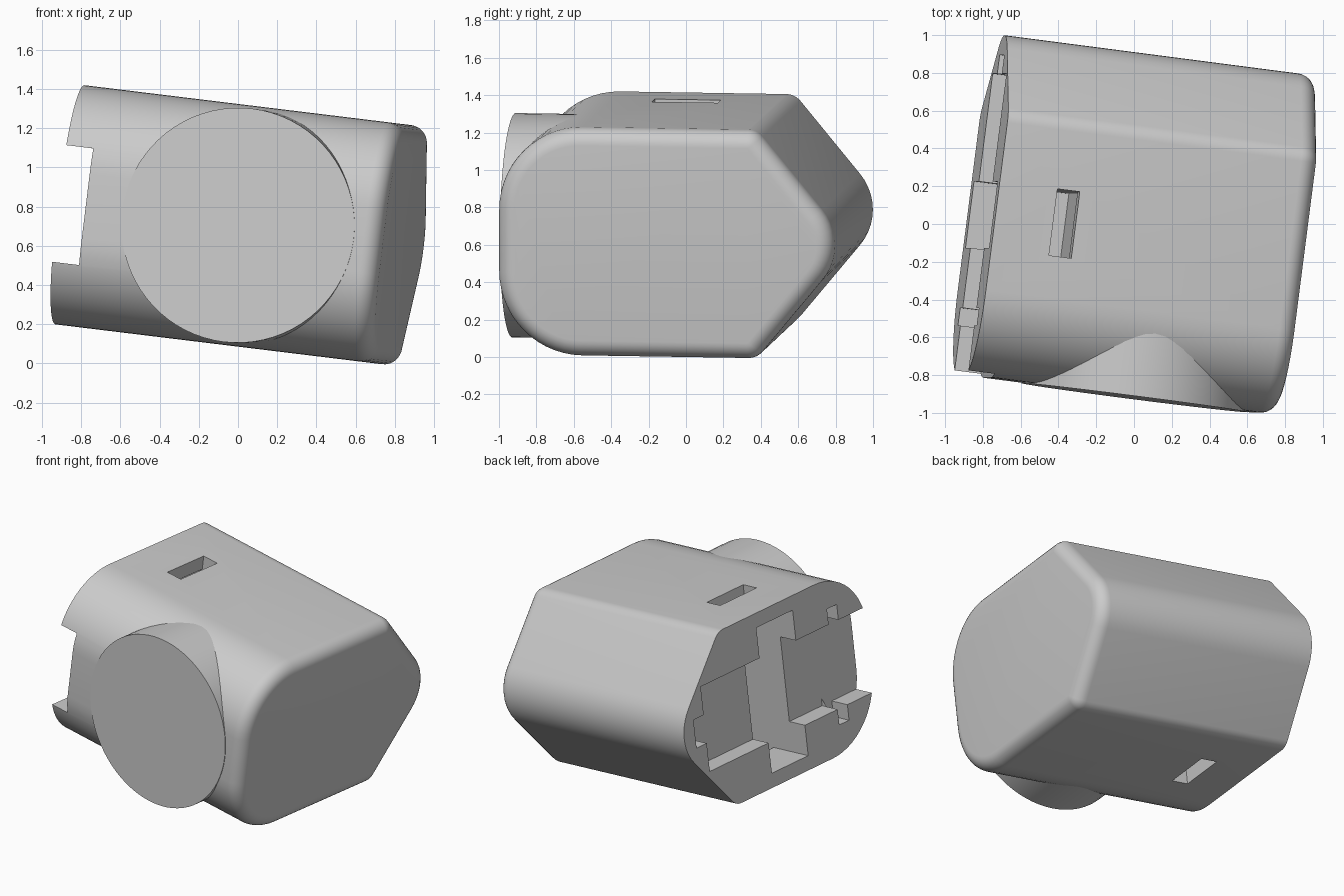
import bpy, bmesh, math
from mathutils import Vector

if "Cube" in bpy.data.objects:
    bpy.data.objects.remove(bpy.data.objects["Cube"])

# Tilted frame of the housing: S along the body, T front to back, H upwards
S = Vector((1, -0.13, -0.122)).normalized()
T = Vector((0.13, 1, -0.016))
T = (T - S * T.dot(S)).normalized()
H = S.cross(T)
ORIGIN = Vector((0, -0.915, 0.705))


def place(s, t, h):
    return ORIGIN + S * s + T * t + H * h


def mesh_object(name, bm):
    bmesh.ops.recalc_face_normals(bm, faces=bm.faces[:])
    me = bpy.data.meshes.new(name)
    bm.to_mesh(me)
    bm.free()
    ob = bpy.data.objects.new(name, me)
    bpy.context.collection.objects.link(ob)
    return ob


def loft(name, rings):
    bm = bmesh.new()
    loops = [[bm.verts.new(place(*p)) for p in ring] for ring in rings]
    n = len(loops[0])
    for a, b in zip(loops, loops[1:]):
        for i in range(n):
            j = (i + 1) % n
            bm.faces.new((a[i], a[j], b[j], b[i]))
    bm.faces.new(loops[0])
    bm.faces.new(loops[-1])
    return mesh_object(name, bm)


# Cross-section arcs: centre t, centre h, radius, start and end angle, steps
ARCS = [(1.51, 0, 0.30, -39.8, 39.8, 10),
        (1.343, 0.515, 0.10, 39.8, 90, 6),
        (0.45, 0.165, 0.45, 90, 180, 14),
        (0.45, -0.165, 0.45, 180, 270, 14),
        (1.343, -0.515, 0.10, 270, 320.2, 6)]


def section(s, inset):
    ring = []
    for ct, ch, r, a0, a1, n in ARCS:
        for i in range(n + 1):
            a = math.radians(a0 + (a1 - a0) * i / n)
            ring.append((s, ct + (r - inset) * math.cos(a), ch + (r - inset) * math.sin(a)))
    return ring


# Main housing with one rounded end
START, END, FILLET = -0.93, 0.74, 0.09
rings = [section(START, 0)]
for i in range(8):
    a = math.pi / 2 * i / 7
    rings.append(section(END - FILLET * (1 - math.sin(a)), FILLET * (1 - math.cos(a))))
housing = loft("housing", rings)


def cut_box(s0, s1, t0, t1, h0, h1):
    ring = lambda s: [(s, t0, h0), (s, t1, h0), (s, t1, h1), (s, t0, h1)]
    cutter = loft("cutter", [ring(s0), ring(s1)])
    cutter.hide_render = True
    mod = housing.modifiers.new("cut", 'BOOLEAN')
    mod.operation, mod.solver, mod.object = 'DIFFERENCE', 'EXACT', cutter
    bpy.context.view_layer.objects.active = housing
    bpy.ops.object.modifier_apply(modifier=mod.name)
    bpy.data.objects.remove(cutter)


# Open end: shallow recess out to the front, deep central channel, key slit
FLOOR = -0.79
cut_box(-1.1, FLOOR, -0.2, 1.605, -0.3, 0.3)
cut_box(-1.1, -0.42, 0.675, 1.03, -0.515, 0.515)
cut_box(-1.1, FLOOR, 1.5, 1.705, -0.1, 0.1)

# Mirrored small notches and latch windows
for sign in (1, -1):
    cut_box(-1.1, FLOOR, 0.26, 0.355, *sorted((sign * 0.25, sign * 0.41)))
    cut_box(-0.62, -0.50, 0.675, 1.03, *sorted((sign * 0.45, sign * 0.75)))


# Round boss on the front
def circle(t, r=0.6, n=72):
    return [(r * math.cos(2 * math.pi * i / n), t, r * math.sin(2 * math.pi * i / n))
            for i in range(n)]


boss = loft("front_boss", [circle(-0.004), circle(0.6)])

# Smooth shading with sharp edges kept
for ob in (housing, boss):
    bpy.ops.object.select_all(action='DESELECT')
    ob.select_set(True)
    bpy.context.view_layer.objects.active = ob
    bpy.ops.object.shade_smooth_by_angle(angle=math.radians(30))
